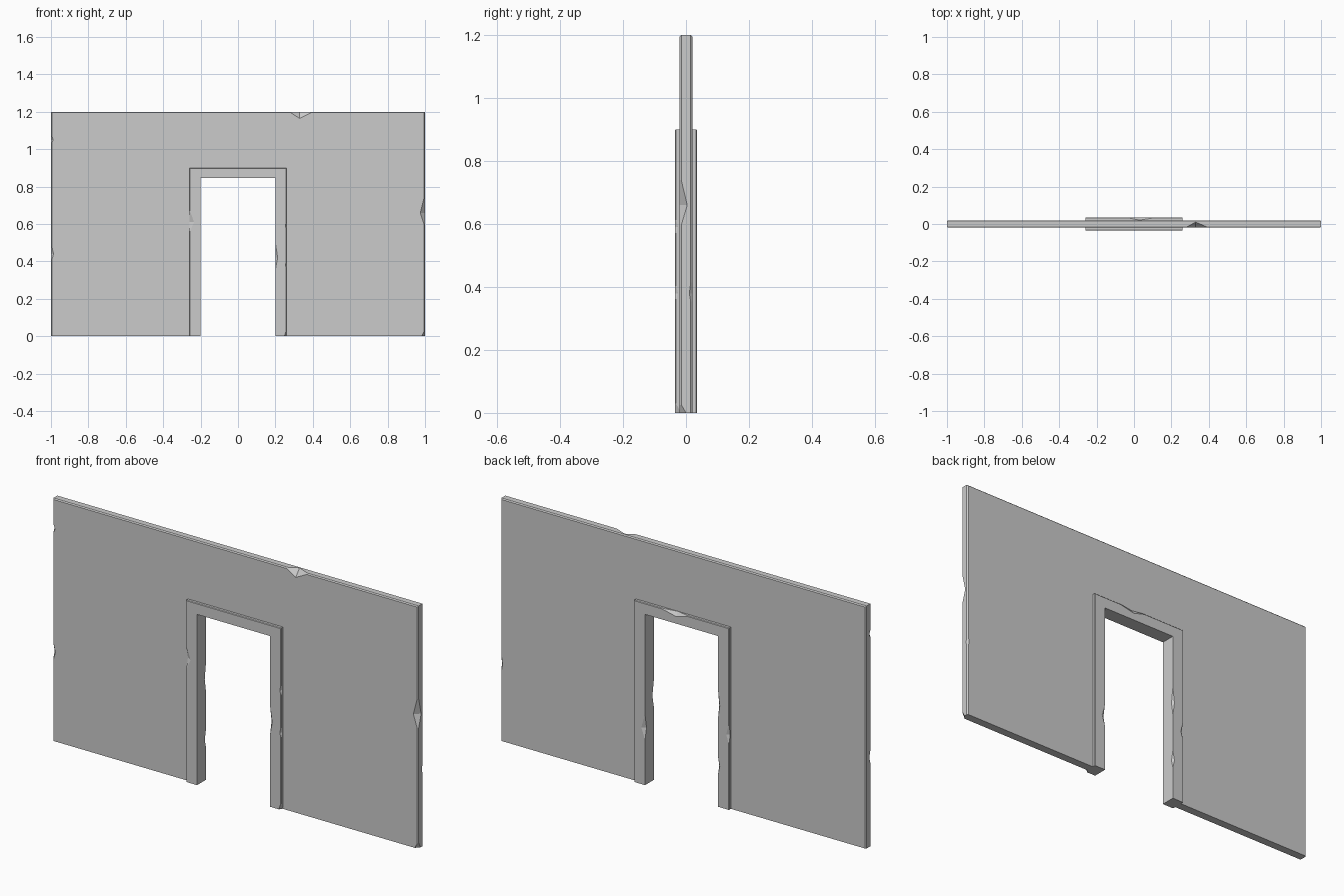
import bpy, bmesh
from mathutils import Vector

if "Cube" in bpy.data.objects:
    bpy.data.objects.remove(bpy.data.objects["Cube"])


def arch(name, half_w, height, open_w, open_h, half_t, bevel):
    """Slab with a doorway, drawn as an upside-down U and extruded through y."""
    pts = [(-half_w, 0), (-half_w, height), (half_w, height), (half_w, 0),
           (open_w, 0), (open_w, open_h), (-open_w, open_h), (-open_w, 0)]
    bm = bmesh.new()
    face = bm.faces.new([bm.verts.new((x, -half_t, z)) for x, z in pts])
    ext = bmesh.ops.extrude_face_region(bm, geom=[face])
    moved = [v for v in ext["geom"] if isinstance(v, bmesh.types.BMVert)]
    bmesh.ops.translate(bm, vec=(0, 2 * half_t, 0), verts=moved)
    bmesh.ops.recalc_face_normals(bm, faces=bm.faces[:])
    # slim chamfer round the outer rim
    rim = []
    for e in bm.edges:
        a, b = e.verts[0].co, e.verts[1].co
        if abs(a.y - b.y) < 1e-5:
            m = (a + b) / 2
            if abs(abs(m.x) - half_w) < 1e-4 or abs(m.z - height) < 1e-4:
                rim.append(e)
    bmesh.ops.bevel(bm, geom=rim, offset=bevel, segments=1, affect='EDGES')
    return to_object(bm, name)


def to_object(bm, name):
    mesh = bpy.data.meshes.new(name)
    bm.to_mesh(mesh)
    bm.free()
    ob = bpy.data.objects.new(name, mesh)
    bpy.context.collection.objects.link(ob)
    return ob


def chip_edges(ob, chips):
    """Knock facetted chips out of edges: each is (centre, half sizes)."""
    bm = bmesh.new()
    for centre, size in chips:
        c = Vector(centre)
        ring = []
        for axis in range(3):
            for sign, stretch in ((1, 1.0), (-1, 0.8)):
                p = c.copy()
                p[axis] += sign * size[axis] * stretch
                ring.append(bm.verts.new(p))
        px, nx, py, ny, pz, nz = ring
        for x in (px, nx):
            for y in (py, ny):
                for z in (pz, nz):
                    bm.faces.new((x, y, z))
    bmesh.ops.recalc_face_normals(bm, faces=bm.faces[:])
    cutter = to_object(bm, ob.name + "_chip_cutter")
    cutter.hide_render = True
    mod = ob.modifiers.new("chips", 'BOOLEAN')
    mod.operation = 'DIFFERENCE'
    mod.solver = 'EXACT'
    mod.object = cutter
    bpy.context.view_layer.objects.active = ob
    bpy.ops.object.modifier_apply(modifier=mod.name)
    bpy.data.objects.remove(cutter)


# Wall panel, its opening hidden inside the door frame
wall = arch("wall", 1.0, 1.2, 0.23, 0.875, 0.02, 0.005)
chip_edges(wall, [
    ((0.33, -0.02, 1.2), (0.07, 0.03, 0.045)),
    ((1, -0.02, 0.66), (0.032, 0.024, 0.10)),
    ((1, 0.02, 0.38), (0.012, 0.012, 0.07)),
    ((1, -0.02, 0.0), (0.022, 0.02, 0.035)),
    ((-1, -0.02, 1.05), (0.012, 0.015, 0.035)),
    ((-1, -0.02, 0.44), (0.014, 0.015, 0.06)),
])

# Raised door frame
frame = arch("door_frame", 0.26, 0.9, 0.2, 0.845, 0.035, 0.003)
chip_edges(frame, [
    ((-0.26, -0.035, 0.61), (0.025, 0.015, 0.07)),
    ((0.26, -0.035, 0.59), (0.008, 0.01, 0.035)),
    ((0.26, -0.035, 0.38), (0.008, 0.01, 0.035)),
    ((0.26, -0.035, 0.0), (0.015, 0.02, 0.035)),
    ((0.03, 0.035, 0.9), (0.09, 0.018, 0.025)),
    ((0.2, 0.035, 0.28), (0.02, 0.015, 0.07)),
    ((0.2, -0.035, 0.42), (0.012, 0.012, 0.08)),
    ((-0.26, 0.035, 0.37), (0.015, 0.012, 0.06)),
    ((-0.2, 0.035, 0.5), (0.012, 0.012, 0.08)),
    ((-0.2, 0.035, 0.2), (0.012, 0.012, 0.05)),
])
